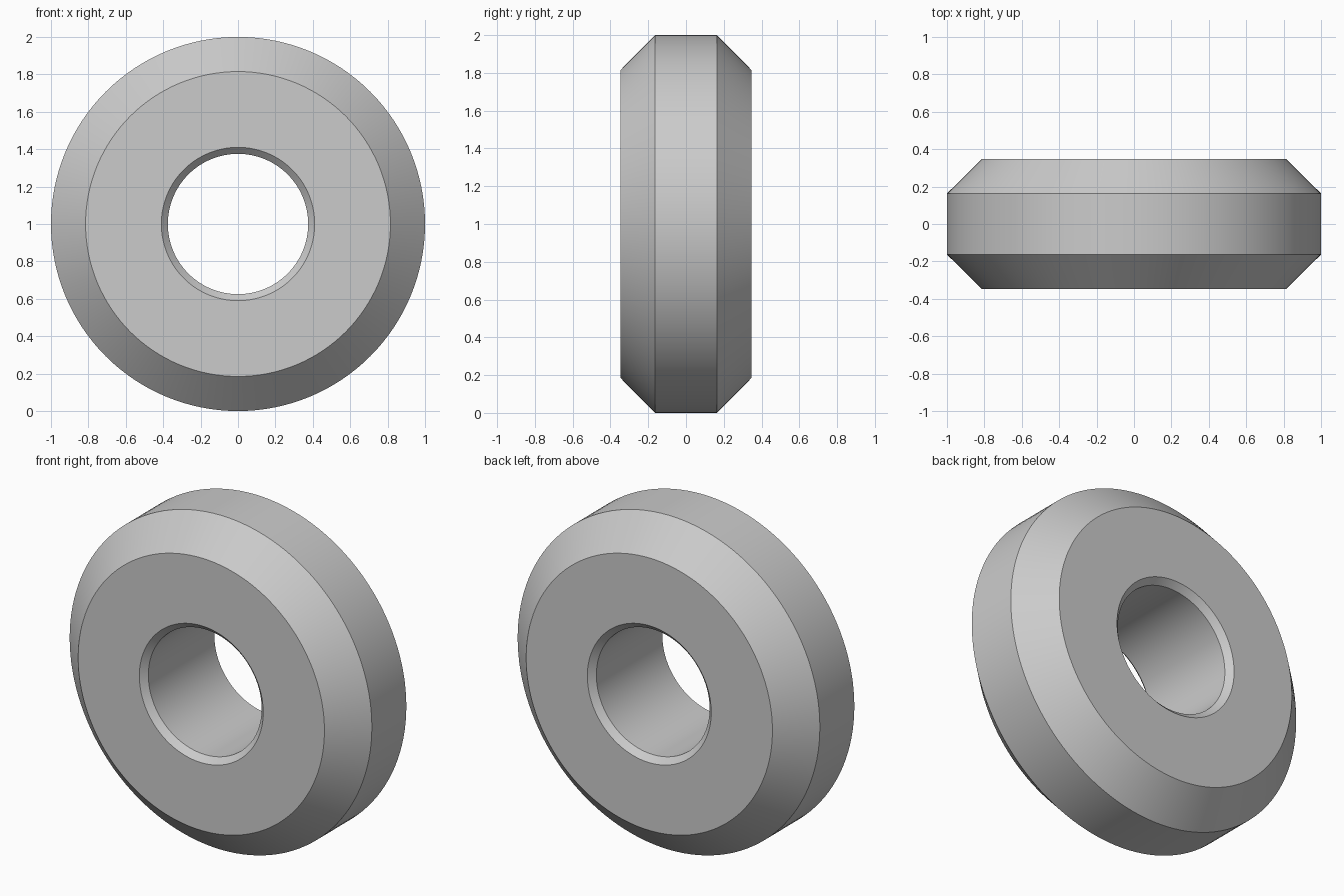
import bpy, bmesh, math
from mathutils import Matrix, Vector

cube = bpy.data.objects.get("Cube")
if cube:
    bpy.data.objects.remove(cube, do_unlink=True)

# Single grey material
grey = bpy.data.materials.new("light_grey")
grey.use_nodes = True
colour = (0.6, 0.6, 0.6, 1)
grey.diffuse_color = colour
grey.node_tree.nodes["Principled BSDF"].inputs["Base Color"].default_value = colour

SEGMENTS = 128
CENTRE = Vector((0, 0, 1))

# Half section as (radius, depth), mirrored to close the loop
half = [(0.375, 0.312), (0.41, 0.347), (0.815, 0.347), (1.0, 0.163)]
section = half + [(r, -y) for r, y in reversed(half)]

# Spin the closed section around the y axis
bm = bmesh.new()
rings = []
for i in range(SEGMENTS):
    turn = Matrix.Rotation(math.tau * i / SEGMENTS, 3, 'Y')
    rings.append([bm.verts.new(turn @ Vector((r, y, 0)) + CENTRE) for r, y in section])
for i, ring in enumerate(rings):
    following = rings[(i + 1) % SEGMENTS]
    for j in range(len(section)):
        k = (j + 1) % len(section)
        bm.faces.new((ring[j], ring[k], following[k], following[j]))
bmesh.ops.recalc_face_normals(bm, faces=bm.faces)

mesh = bpy.data.meshes.new("chamfered_ring")
bm.to_mesh(mesh)
bm.free()
mesh.materials.append(grey)
ring_obj = bpy.data.objects.new("chamfered_ring", mesh)
bpy.context.collection.objects.link(ring_obj)

# Smooth round walls, crisp chamfer edges
bpy.ops.object.select_all(action='DESELECT')
ring_obj.select_set(True)
bpy.context.view_layer.objects.active = ring_obj
bpy.ops.object.shade_smooth_by_angle(angle=math.radians(30))
